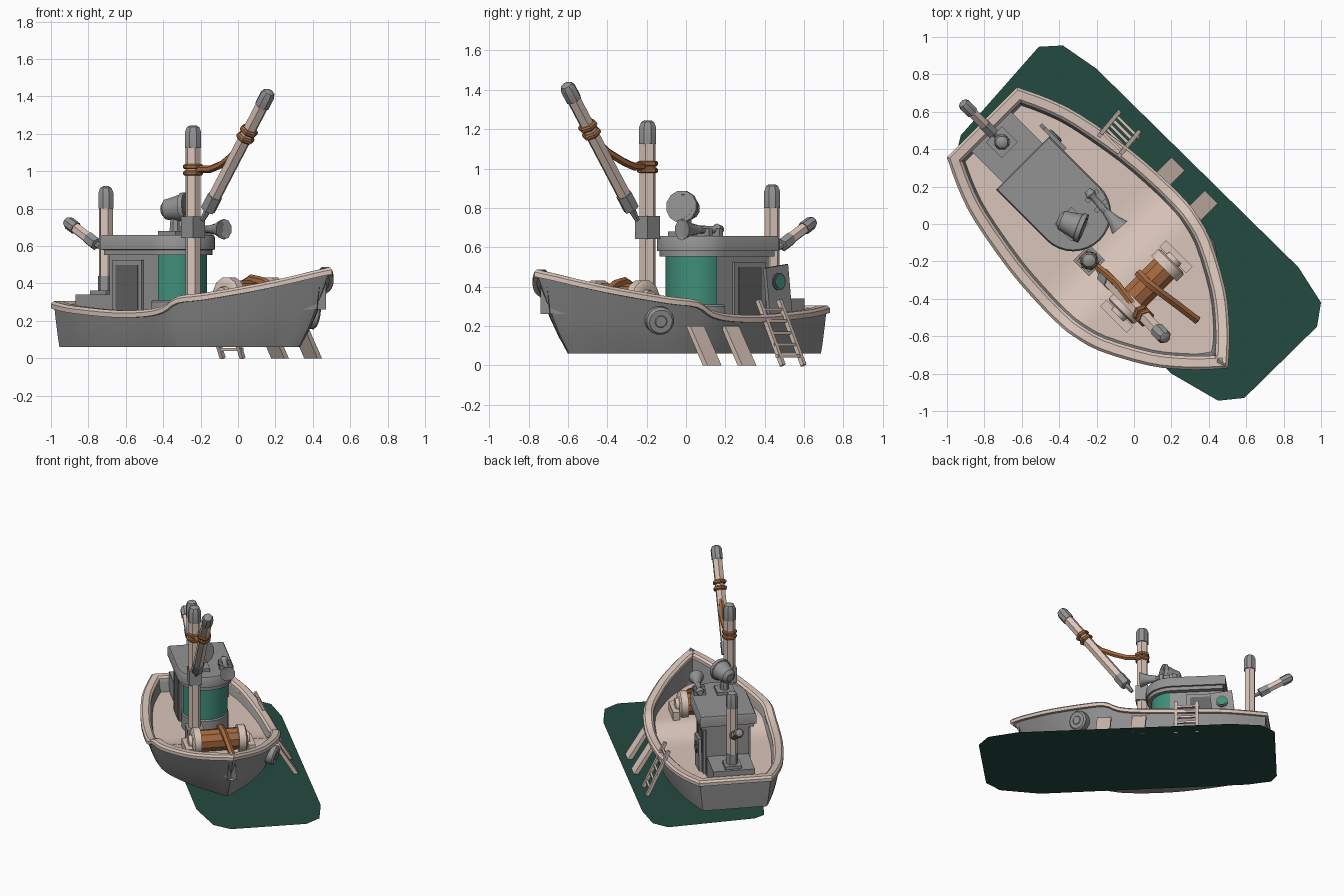
import bpy, bmesh, math
from mathutils import Vector, Matrix

if "Cube" in bpy.data.objects:
    bpy.data.objects.remove(bpy.data.objects["Cube"])

# Boat is modelled along local +x (bow) and then turned 45 degrees
M = Matrix.Rotation(math.radians(-45), 4, 'Z') @ Matrix.Translation((0, -.19, 0))
MI = M.inverted()


def W(x, y, z):
    return MI @ Vector((x, y, z))


def mat(name, r, g, b):
    m = bpy.data.materials.new(name)
    m.diffuse_color = (r, g, b, 1)
    m.use_nodes = True
    m.node_tree.nodes["Principled BSDF"].inputs["Base Color"].default_value = m.diffuse_color
    return m


GREY = mat("grey", .29, .29, .29)
DARK = mat("dark_grey", .13, .13, .13)
WOOD = mat("pale_wood", .70, .56, .49)
ROPE = mat("brown_rope", .37, .14, .05)
TEAL = mat("teal_glass", .05, .27, .19)
SEA = mat("deep_green", .017, .07, .05)


def obj(name, verts, faces, m, angle=35):
    me = bpy.data.meshes.new(name)
    bm = bmesh.new()
    vs = [bm.verts.new(M @ Vector(v)) for v in verts]
    for f in faces:
        bm.faces.new([vs[i] for i in f])
    bmesh.ops.recalc_face_normals(bm, faces=bm.faces)
    bm.to_mesh(me)
    bm.free()
    me.materials.append(m)
    for p in me.polygons:
        p.use_smooth = True
    me.set_sharp_from_angle(angle=math.radians(angle))
    o = bpy.data.objects.new(name, me)
    bpy.context.collection.objects.link(o)
    return o


def loft(name, rings, m, caps=True, loop=False, angle=35):
    n, k = len(rings[0]), len(rings)
    verts = [p for r in rings for p in r]
    faces = [(a * n + i, a * n + (i + 1) % n, (a + 1) % k * n + (i + 1) % n, (a + 1) % k * n + i)
             for a in range(k if loop else k - 1) for i in range(n)]
    if caps and not loop:
        faces += [tuple(range(n)), tuple(range((k - 1) * n, k * n))]
    return obj(name, verts, faces, m, angle)


def tube(name, pts, radii, m, n=6, angle=35):
    pts = [Vector(p) for p in pts]
    rings = []
    for i, p in enumerate(pts):
        t = pts[min(i + 1, len(pts) - 1)] - pts[max(i - 1, 0)]
        q = t.to_track_quat('Z', 'Y')
        r = radii if isinstance(radii, float) else radii[i]
        rings.append([p + q @ Vector((r * math.cos(a), r * math.sin(a), 0))
                      for a in (2 * math.pi * (j + .5) / n for j in range(n))])
    return loft(name, rings, m, angle=angle)


def turned(name, p0, d, prof, m, n=12):
    d = Vector(d).normalized()
    return tube(name, [Vector(p0) + d * h for h, r in prof], [r for h, r in prof], m, n)


def box(name, c, s, m, rot=None):
    R = rot or Matrix.Identity(3)
    v = [Vector(c) + R @ Vector((x * s[0] / 2, y * s[1] / 2, z * s[2] / 2))
         for z in (-1, 1) for x, y in ((-1, -1), (1, -1), (1, 1), (-1, 1))]
    return loft(name, [v[:4], v[4:]], m)


# Water plate
plate = [(-1.03, .5), (-.944, .596), (-.73, .635), (.785, .648), (1.004, .6), (1.08, .494),
         (1.075, -.05), (.986, -.16), (.707, -.234), (-.77, -.234), (-.944, -.205), (-.99, -.13)]
obj("water_plate", [(x, y, 0) for x, y in plate], [tuple(range(12))], SEA)

# Hull stations: rim length, rim half width, rim height, bottom length, bottom half width
ST = [(-.96, .265, .285, -.93, .23), (-.8, .34, .268, -.78, .29), (-.62, .40, .255, -.6, .345),
      (-.3, .457, .237, -.3, .395), (-.05, .475, .24, -.07, .40), (.09, .475, .262, .05, .39),
      (.19, .465, .312, .14, .375), (.35, .42, .33, .27, .32), (.59, .29, .375, .46, .19),
      (.74, .17, .415, .565, .09), (.835, .075, .447, .625, .035), (.9, 0, .468, .65, 0)]
half = []
for i in range(len(ST) - 1):
    p = [Vector(ST[max(0, min(len(ST) - 1, i + k))]) for k in (-1, 0, 1, 2)]
    for t in (0, 1 / 3, 2 / 3):
        half.append(.5 * (2 * p[1] + (p[2] - p[0]) * t + (2 * p[0] - 5 * p[1] + 4 * p[2] - p[3]) * t * t
                          + (3 * p[1] - p[0] - 3 * p[2] + p[3]) * t ** 3))
half.append(Vector(ST[-1]))
m_ = len(half) - 1
sides = [(h, 1) for h in half] + [(h, -1) for h in half[-2::-1]]
outer = [Vector((h[0], h[1] * s)) for h, s in sides]
top_z = [h[2] for h, s in sides]
low = [Vector((h[3], h[4] * s)) for h, s in sides]


def inset(ring, d):
    out = []
    for i, p in enumerate(ring):
        a = (p - ring[i - 1]).normalized()
        b = (ring[(i + 1) % len(ring)] - p).normalized()
        na, nb = Vector((a.y, -a.x)), Vector((b.y, -b.x))
        k = (na + nb).normalized()
        out.append(p + k * d / max(.6, k.dot(na)))
    return out


def strips(name, ring, m):
    n = 2 * m_
    faces = [(i, i + 1, n - i - 1, n - i) for i in range(m_ - 1)] + [(m_ - 1, m_, m_ + 1)]
    return obj(name, ring, faces, m)


def deck_z(u):
    t = max(0, min(1, (u + .05) / .25))
    return .19 + .07 * t * t * (3 - 2 * t)


# Hull shell, bulwark inside, bottom, deck and rim
hull_top = inset(outer, .015)
levels = []
for t in (0, .25, .5, .75, 1):
    levels.append([(*(lo.lerp(hi, t ** .85)), .06 + (z - .06) * t) for lo, hi, z in zip(low, hull_top, top_z)])
loft("hull", levels, GREY, caps=False)
strips("hull_bottom", levels[0], GREY)
in_top, in_low = inset(outer, .06), inset(outer, .085)
deck = [(*p, deck_z(p.x)) for p in in_low]
loft("bulwark_inside", [[(*p, z) for p, z in zip(in_top, top_z)], deck], GREY, caps=False)
strips("deck", deck, WOOD)
SEC = [(0, -.018), (0, .006), (.014, .02), (.058, .02), (.073, .006), (.073, -.018)]
loft("rim", [[(*p, z + dz) for p, z in zip(inset(outer, o), top_z)] for o, dz in SEC], WOOD, loop=True)

# Round hull fitting on the port bow
hp, hd = (.375, .375, .228), (.5, .84, -.2)
turned("hull_ring", hp, hd, [(-.03, .072), (.018, .072), (.03, .06), (.03, .048), (.015, .045)], GREY, 16)
turned("hull_ring_hub", hp, hd, [(-.03, .035), (.028, .035), (.033, .028)], GREY, 16)


# Cabin with rounded front
def outline(r, rear, z, c=-.27, n=16):
    arc = [(c + r * math.cos(a), r * math.sin(a), z) for a in (math.pi * (i / n - .5) for i in range(n + 1))]
    return [(rear, -r, z)] + arc + [(rear, r, z)]


loft("cabin_body", [outline(.155, -.627, .18), outline(.155, -.627, .57)], GREY)
loft("cabin_sill", [outline(.166, -.3, .18), outline(.166, -.3, .30), outline(.157, -.3, .31)], GREY)
win = [[((-.27 + r * math.cos(a)), r * math.sin(a), z) for a in (math.radians(-84 + 10.5 * i) for i in range(17))]
       for r, z in ((.155, .31), (.161, .31), (.161, .553), (.155, .553))]
loft("cabin_window", [[row[i] for row in win] for i in range(17)], TEAL)
loft("cabin_roof", [outline(.19, -.635, .553), outline(.19, -.635, .58), outline(.203, -.652, .581),
                    outline(.203, -.652, .645), outline(.195, -.645, .658)], GREY)
for s, side in ((1, "port"), (-1, "starboard")):
    box(side + "_door_frame", (-.48, s * .155, .355), (.22, .03, .34), GREY)
    box(side + "_doorway", (-.48, s * .169, .345), (.165, .008, .31), DARK)
tilt = Matrix.Rotation(.12, 3, 'Y')
box("open_door", (-.635, .213, .385), (.16, .022, .24), GREY, tilt)
turned("door_porthole_ring", (-.63, .22, .425), (0, 1, 0), [(0, .045), (.012, .045)], DARK, 12)
turned("door_porthole_glass", (-.63, .228, .425), (0, 1, 0), [(0, .034), (.008, .034)], TEAL, 12)

# Stern locker
box("stern_locker", (-.755, 0, .26), (.27, .3, .16), GREY)
box("stern_mast_plate", (-.809, 0, .35), (.12, .12, .025), GREY)


# Poles with metal caps at chosen ends
def pole(name, a, b, r, cap, foot):
    a, b = Vector(a), Vector(b)
    d = (b - a).normalized()
    L = (b - a).length
    turned(name, a, d, [(0, r), (L - cap * .5, r)], WOOD, 6)
    turned(name + "_cap", a, d, [(L - cap, r * 1.12), (L - cap * .3, r * 1.12), (L - cap * .08, r * .85), (L, r * .45)], GREY, 8)
    if foot:
        turned(name + "_foot", a, d, [(-foot * .8, r * .35), (-foot * .05, r * .55), (0, r * 1.15), (foot, r * 1.15)], GREY, 6)


pole("stern_mast", (-.809, 0, .36), (-.809, 0, .92), .039, .12, 0)
turned("stern_mast_foot", (-.809, 0, .35), (0, 0, 1), [(0, .043), (.09, .043)], GREY, 6)
pole("stern_boom", (-.88, 0, .61), (-1.11, 0, .735), .031, .085, .07)
mx, my = -.24, -.195
pole("main_mast", W(mx, my, .2), W(mx, my, 1.245), .042, .12, 0)
box("mast_collar", W(mx, my, .70), (.09, .09, .115), GREY)
box("mast_foot", W(mx, my, .25), (.12, .12, .1), GREY)
b0, b1 = W(-.21, -.228, .7), W(.17, -.612, 1.43)
pole("main_boom", b0.lerp(b1, .13), b1, .037, .1, .09)

# Rope slung between mast and boom
for i, z in enumerate((.99, 1.025)):
    turned("mast_rope_wrap_%d" % i, W(mx, my, z - .014), (0, 0, 1), [(0, .046), (.007, .055), (.021, .055), (.028, .046)], ROPE, 6)
for i, t in enumerate((.64, .69)):
    turned("boom_rope_wrap_%d" % i, b0.lerp(b1, t), b1 - b0, [(0, .043), (.008, .052), (.022, .052), (.03, .043)], ROPE, 6)
tube("hanging_rope", [W(-.22, -.21, 1.01), W(-.15, -.265, 1.01), W(-.09, -.32, 1.035), W(-.03, -.4, 1.085), W(.02, -.46, 1.15)], .02, ROPE, 6)

# Searchlight
lp = W(-.335, 0, .80)
box("light_base", (lp.x, lp.y, .668), (.13, .13, .025), GREY)
turned("light_post", (lp.x, lp.y, .66), (0, 0, 1), [(0, .035), (.09, .028)], GREY, 8)
ld = M.to_3x3().inverted() @ Vector((.9, -.35, .1))
turned("light_drum", lp, ld, [(-.075, .03), (-.055, .055), (0, .065), (.04, .075), (.043, .083), (.068, .083), (.07, .062), (.05, .058)], GREY, 12)
turned("light_lens", lp, ld, [(.05, .058), (.056, .058)], GREY, 12)

# Horn
h0, h1 = W(-.25, .18, .69), W(-.075, -.02, .69)
hl = (h1 - h0).length
turned("horn", h0, h1 - h0, [(0, .02), (.03, .03), (.05, .018), (hl * .55, .02), (hl * .8, .034), (hl, .056), (hl - .015, .04)], GREY, 10)
for i in (.15, .42):
    p = h0.lerp(h1, i)
    box("horn_bracket", (p.x, p.y, .675), (.025, .085, .04), GREY)

# Winch
turned("winch_drum", (.283, -.17, .335), (0, 1, 0), [(0, .08), (.35, .08)], ROPE, 10)
for s in (1, -1):
    turned("winch_flange", (.283, s * .135, .335), (0, s, 0), [(0, .1), (.05, .1), (.06, .085), (.06, .05), (.085, .045)], WOOD, 12)
    box("winch_bracket", (.283, s * .225, .285), (.2, .05, .07), WOOD)
tube("winch_rope", [(.2, .02, .39), (.27, .02, .425), (.35, .03, .41), (.45, .045, .36), (.6, .065, .275)], .024, ROPE, 6)

# Boarding ladder
for k, u in enumerate((-.315, -.465)):
    tube("ladder_rail_%d" % k, [(u, .395, .33), (u - .015, .555, 0)], .016, WOOD, 4)
for i in range(5):
    t = .14 + .18 * i
    y, z = .395 + .16 * t, .33 * (1 - t)
    tube("ladder_rung_%d" % i, [(-.31, y, z), (-.485, y, z)], .011, WOOD, 4)

# Leaning planks
for k, u in enumerate((-.06, .19)):
    a = [(u + x, y, z) for x in (-.05, .05) for y, z in ((.43, .2), (.46, .2), (.585, 0), (.55, 0))]
    loft("plank_%d" % k, [a[:4], a[4:]], WOOD)
